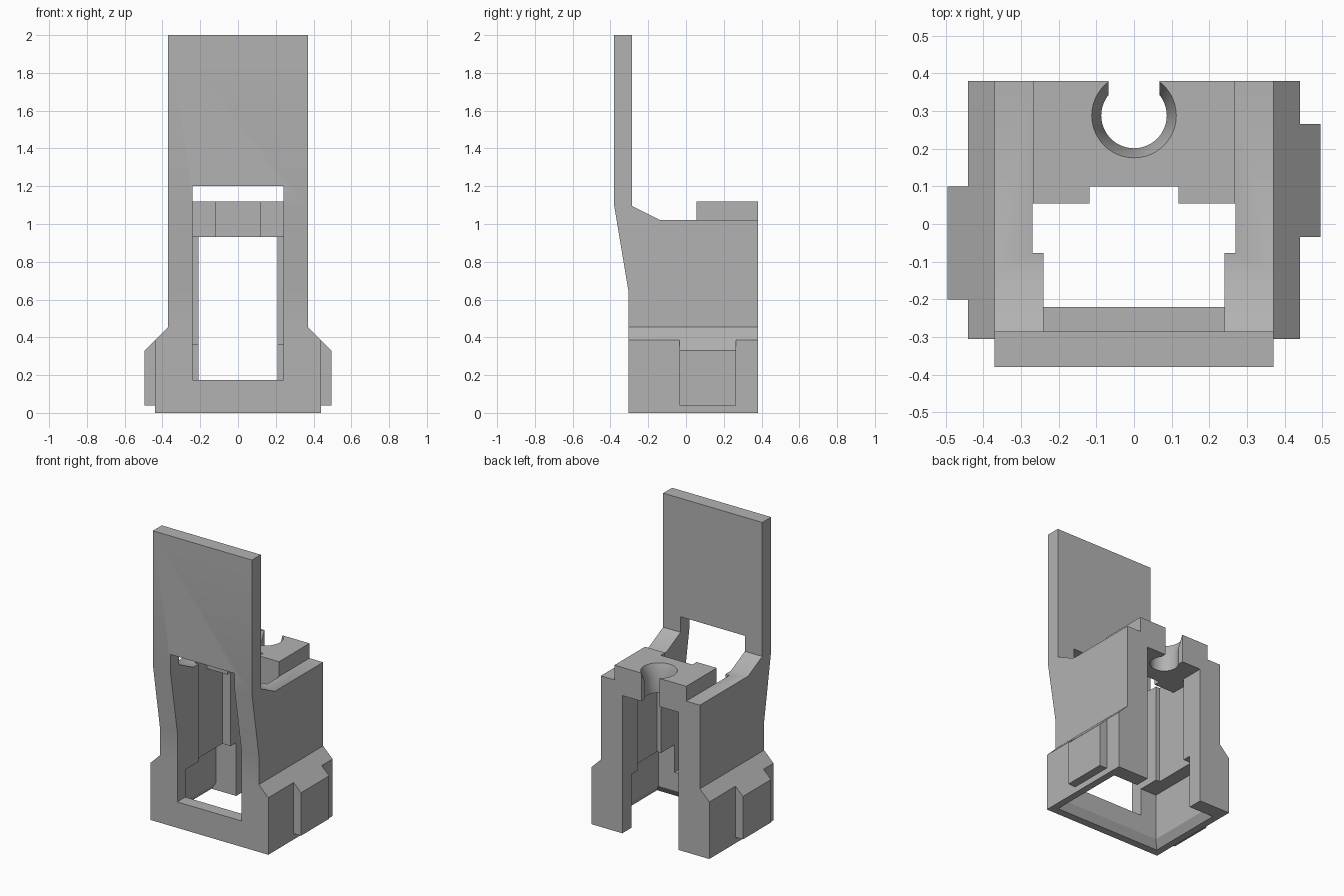
import bpy
import bmesh
from mathutils import Vector

if "Cube" in bpy.data.objects:
    bpy.data.objects.remove(bpy.data.objects["Cube"])

grey = bpy.data.materials.new("plain_grey")
grey.use_nodes = True
grey.diffuse_color = (0.45, 0.45, 0.45, 1)
grey.node_tree.nodes["Principled BSDF"].inputs["Base Color"].default_value = grey.diffuse_color


def finish(name, bm):
    bmesh.ops.recalc_face_normals(bm, faces=bm.faces)
    mesh = bpy.data.meshes.new(name)
    bm.to_mesh(mesh)
    bm.free()
    mesh.materials.append(grey)
    obj = bpy.data.objects.new(name, mesh)
    bpy.context.collection.objects.link(obj)
    return obj


def prism(name, points, axis, lo, hi):
    """Extrude a 2D profile along x (points y,z) or y (points x,z)."""
    place = (lambda a, b, t: (t, a, b)) if axis == "x" else (lambda a, b, t: (a, t, b))
    bm = bmesh.new()
    face = bm.faces.new([bm.verts.new(place(a, b, lo)) for a, b in points])
    new = bmesh.ops.extrude_face_region(bm, geom=[face])["geom"]
    verts = [v for v in new if isinstance(v, bmesh.types.BMVert)]
    bmesh.ops.translate(bm, verts=verts, vec=Vector(place(0, 0, hi - lo)))
    return finish(name, bm)


def box(name, x0, x1, y0, y1, z0, z1, flare=0):
    """Box whose lower face may be flared outwards."""
    bm = bmesh.new()
    bmesh.ops.create_cube(bm, size=1)
    for v in bm.verts:
        sx, sy, sz = (c > 0 for c in v.co)
        grow = 0 if sz else flare
        v.co = ((x1 + grow) if sx else (x0 - grow),
                y1 if sy else (y0 - grow), z1 if sz else z0)
    return finish(name, bm)


def cone(name, centre, r_low, r_high, depth, axis="z"):
    bm = bmesh.new()
    bmesh.ops.create_cone(bm, cap_ends=True, segments=48,
                          radius1=r_low, radius2=r_high, depth=depth)
    for v in bm.verts:
        x, y, z = v.co
        v.co = Vector(centre) + Vector((z, x, y) if axis == "x" else (x, y, z))
    return finish(name, bm)


def combine(target, tool, operation):
    mod = target.modifiers.new("shape", "BOOLEAN")
    mod.operation = operation
    mod.solver = "EXACT"
    mod.object = tool
    bpy.context.view_layer.objects.active = target
    bpy.ops.object.modifier_apply(modifier=mod.name)
    bpy.data.objects.remove(tool)


# Side outline: body, sloping front and tall back plate
side = [(-.305, 0), (-.305, .645), (-.38, 1.095), (-.38, 2), (-.285, 2),
        (-.285, 1.095), (-.135, 1.02), (.38, 1.02), (.38, 0)]
holder = prism("holder_body", side, "x", -.37, .37)

# Wider base with sloped shoulders
skirt = [(-.44, 0), (-.44, .385), (-.37, .455), (.37, .455), (.44, .385), (.44, 0)]
combine(holder, prism("base", skirt, "y", -.305, .38), "UNION")

# Side bosses, offset from each other
for s, y0 in ((1, -.035), (-1, -.2)):
    outline = [(s * .3, .04), (s * .495, .04), (s * .495, .33), (s * .37, .455), (s * .3, .455)]
    combine(holder, prism("side_boss", outline, "y", y0, y0 + .3), "UNION")

# Raised block on the roof
combine(holder, box("roof_block", -.268, .268, .055, .38, .98, 1.12), "UNION")

# Openings: window, upper chamber, lower pocket, back slot, roof notch and round seat
cutters = [
    box("front_window", -.24, .24, -.6, -.07, .175, 1.2),
    box("front_floor", -.24, .24, -.22, -.07, -.1, .3),
    box("upper_chamber", -.27, .27, -.077, .22, .1, .93),
    box("upper_opening", -.27, .27, -.077, .055, .8, 1.4),
    box("lower_pocket", -.36, .36, -.22, .28, -.1, .36),
    box("pocket_flare", -.36, .36, -.22, .28, -.01, .05, .04),
    box("back_slot", -.21, .21, .1, .6, -.1, .93),
    box("roof_notch", -.118, .118, 0, .1, .8, 1.3),
    box("seat_slot", -.068, .068, .285, .6, .8, 1.3),
    cone("seat_bore", (0, .288, 1), .087, .087, .5),
    cone("seat_taper", (0, .288, 1.085), .087, .114, .08),
]
cutters += [cone("boss_hole", (s * .42, y, .175), .08, .08, .3, "x")
            for s, y in ((1, .112), (-1, -.05))]
for cutter in cutters:
    combine(holder, cutter, "DIFFERENCE")

bpy.ops.object.select_all(action="DESELECT")
holder.select_set(True)
bpy.context.view_layer.objects.active = holder
bpy.ops.object.shade_smooth_by_angle()
